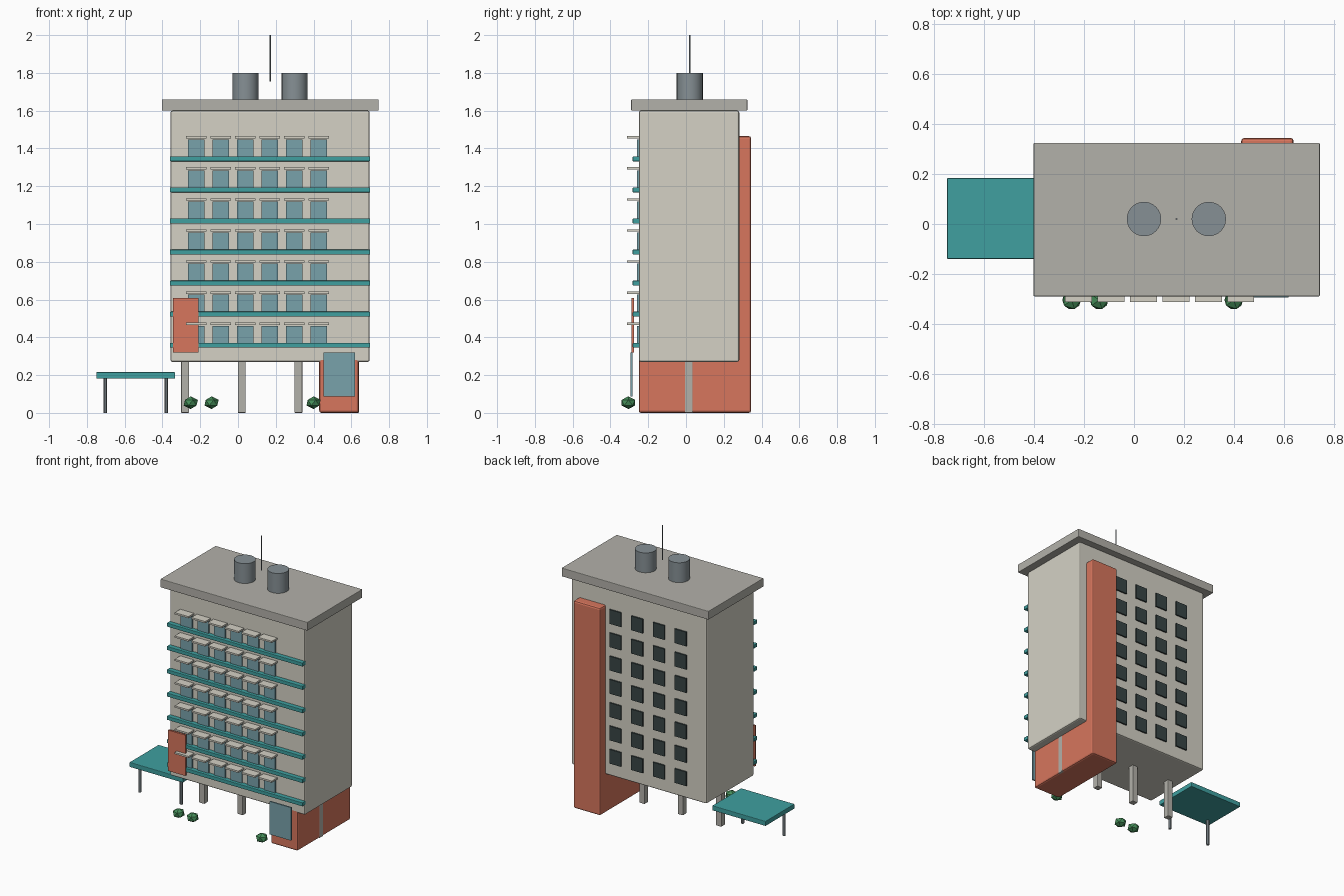
import bpy

if "Cube" in bpy.data.objects:
    bpy.data.objects.remove(bpy.data.objects["Cube"])


def material(name, r, g, b):
    m = bpy.data.materials.new(name)
    m.diffuse_color = (r, g, b, 1)
    m.use_nodes = True
    m.node_tree.nodes["Principled BSDF"].inputs["Base Color"].default_value = m.diffuse_color
    return m


CREAM = material("cream", 0.66, 0.64, 0.56)
STONE = material("stone", 0.45, 0.44, 0.40)
TEAL = material("teal", 0.05, 0.35, 0.35)
RED = material("terracotta", 0.68, 0.18, 0.11)
GLASS = material("glass", 0.19, 0.36, 0.41)
DARK = material("dark_glass", 0.04, 0.06, 0.06)
STEEL = material("steel", 0.24, 0.28, 0.30)
GREEN = material("leaf", 0.06, 0.27, 0.10)


def finish(name, mat, bevel=0.0):
    o = bpy.context.object
    o.name = name
    o.data.materials.append(mat)
    if bevel:
        b = o.modifiers.new("bevel", "BEVEL")
        b.width = bevel
        b.segments = 2
    return o


def box(name, x, y, z, mat, bevel=0.0):
    """Box from (min, max) ranges on each axis."""
    mid = [(a + b) / 2 for a, b in (x, y, z)]
    bpy.ops.mesh.primitive_cube_add(size=1, location=mid)
    o = bpy.context.object
    o.scale = [b - a for a, b in (x, y, z)]
    bpy.ops.object.transform_apply(location=False, rotation=False, scale=True)
    return finish(name, mat, bevel)


def cylinder(name, x, y, z, radius, mat, sides):
    bpy.ops.mesh.primitive_cylinder_add(vertices=sides, radius=radius, depth=z[1] - z[0],
                                        location=(x, y, (z[0] + z[1]) / 2))
    o = finish(name, mat)
    bpy.ops.object.shade_smooth_by_angle()
    return o


# Main block, stair tower and roof slab
box("main_block", (-0.357, 0.697), (-0.25, 0.282), (0.27, 1.60), CREAM, 0.01)
box("stair_tower", (0.43, 0.64), (-0.25, 0.345), (0, 1.465), RED, 0.012)
box("roof_slab", (-0.403, 0.745), (-0.29, 0.325), (1.60, 1.66), STONE, 0.004)

# Ground floor columns
for i in range(4):
    x = -0.28 + 0.30 * i
    box(f"column_{i}", (x - 0.021, x + 0.021), (-0.006, 0.036), (0, 0.28), STONE, 0.004)

# Seven storeys of bands, front windows with sunshades, and back windows
for row in range(7):
    z = 0.358 + 0.1645 * row
    box(f"floor_band_{row}", (-0.36, 0.70), (-0.282, -0.245), (z - 0.013, z + 0.013), TEAL, 0.003)
    for col in range(6):
        x = -0.222 + 0.13 * col
        box(f"front_window_{row}_{col}", (x - 0.044, x + 0.044), (-0.26, -0.24),
            (z - 0.005, z + 0.103), GLASS)
        box(f"sunshade_{row}_{col}", (x - 0.054, x + 0.054), (-0.312, -0.25),
            (z + 0.108, z + 0.12), CREAM)
    for col in range(4):
        x = -0.16 + 0.17 * col
        box(f"back_window_{row}_{col}", (x - 0.045, x + 0.045), (0.27, 0.292),
            (z + 0.002, z + 0.102), DARK)

# Front panel and entrance glazing
box("front_panel", (-0.345, -0.21), (-0.288, -0.275), (0.32, 0.608), RED)
box("entrance_glass", (0.453, 0.62), (-0.294, -0.284), (0.087, 0.32), GLASS)

# Side canopy on two posts
box("side_canopy", (-0.75, -0.333), (-0.14, 0.184), (0.182, 0.216), TEAL, 0.004)
for i, x in enumerate((-0.703, -0.38)):
    cylinder(f"canopy_post_{i}", x, -0.09, (0, 0.19), 0.01, STEEL, 12)

# Rooftop tanks and antenna
for i, x in enumerate((0.04, 0.30)):
    cylinder(f"roof_tank_{i}", x, 0.02, (1.65, 1.80), 0.069, STEEL, 24)
cylinder("antenna", 0.17, 0.02, (1.755, 2.0), 0.004, STEEL, 8)

# Low-poly shrubs
for i, x in enumerate((-0.25, -0.14, 0.40)):
    bpy.ops.mesh.primitive_ico_sphere_add(subdivisions=1, radius=0.042, location=(x, -0.305, 0.054))
    bpy.context.object.scale.z = 0.8
    finish(f"shrub_{i}", GREEN)
